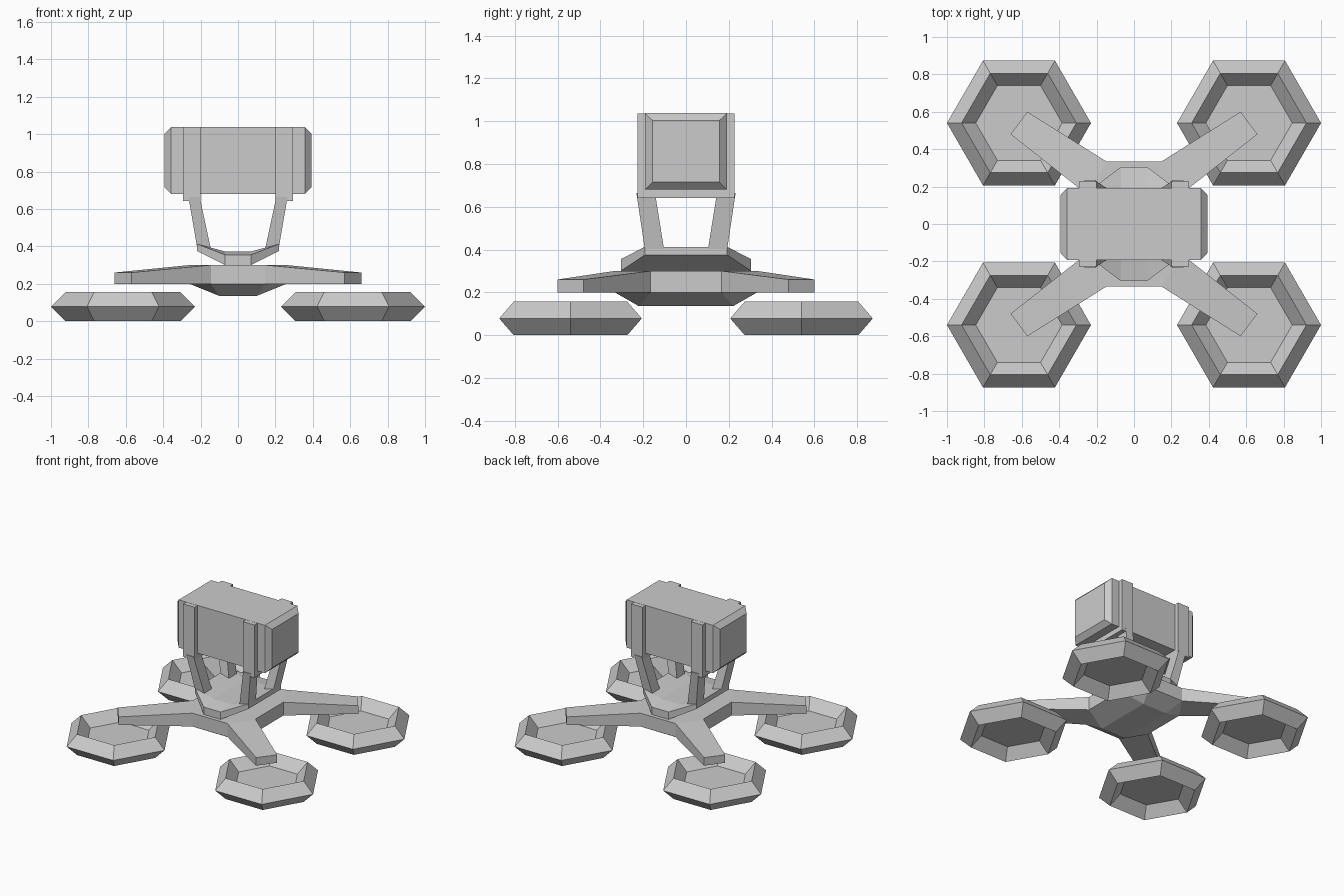
import bpy, bmesh
from math import pi

if "Cube" in bpy.data.objects:
    bpy.data.objects.remove(bpy.data.objects["Cube"])


def finish(name, bm):
    bmesh.ops.remove_doubles(bm, verts=bm.verts, dist=1e-4)
    bmesh.ops.dissolve_degenerate(bm, edges=bm.edges, dist=1e-4)
    bmesh.ops.recalc_face_normals(bm, faces=bm.faces)
    me = bpy.data.meshes.new(name)
    bm.to_mesh(me)
    bm.free()
    ob = bpy.data.objects.new(name, me)
    bpy.context.collection.objects.link(ob)
    return ob


def loft(bm, rings, cap_start=True, cap_end=True, skip=()):
    """Skin a list of equal-length point rings; skip = (ring, side) gaps."""
    vs = [[bm.verts.new(p) for p in r] for r in rings]
    n = len(rings[0])
    for i in range(len(vs) - 1):
        for j in range(n):
            if (i, j) not in skip:
                k = (j + 1) % n
                bm.faces.new((vs[i][j], vs[i][k], vs[i + 1][k], vs[i + 1][j]))
    if cap_start:
        bm.faces.new(vs[0])
    if cap_end:
        bm.faces.new(vs[-1])


def rect_x(x, hy, z0, z1):
    return [(x, -hy, z0), (x, hy, z0), (x, hy, z1), (x, -hy, z1)]


def rect_z(z, x0, x1, y0, y1):
    return [(x0, y0, z), (x1, y0, z), (x1, y1, z), (x0, y1, z)]


CORNERS = [(1, 1), (-1, 1), (-1, -1), (1, -1)]

# Hexagonal rotor rings with a flat disc inside
for sx, sy in CORNERS:
    c = (sx * 0.615, sy * 0.54, 0.078)
    bpy.ops.mesh.primitive_torus_add(major_segments=6, minor_segments=4,
                                     major_radius=0.307, minor_radius=0.078, location=c)
    bpy.context.object.name = "rotor_ring"
    bpy.ops.mesh.primitive_cylinder_add(vertices=6, radius=0.232, depth=0.004,
                                        location=c, rotation=(0, 0, pi / 2))
    bpy.context.object.name = "rotor_disc"

# Frame: octagonal hull with a tapered belly, and four arms growing from its diagonals
outline = [(0.26, -0.165), (0.26, 0.165), (0.145, 0.333), (-0.145, 0.333),
           (-0.26, 0.165), (-0.26, -0.165), (-0.145, -0.333), (0.145, -0.333)]
belly = [(0.1 if x > 0 else -0.1, 0.22 if y > 0 else -0.22, 0.135) for x, y in outline]
bm = bmesh.new()
loft(bm, [belly, [(x, y, 0.2) for x, y in outline], [(x, y, 0.3) for x, y in outline]],
     cap_start=False, skip={(1, 1), (1, 3), (1, 5), (1, 7)})
bm.faces.new([bm.verts.new(p) for p in rect_z(0.135, -0.1, 0.1, -0.22, 0.22)])
for sx, sy in CORNERS:
    def arm_end(a, b, top):
        return [(sx * x, sy * y, z) for (x, y), z in
                ((a, 0.2), (b, 0.2), (b, top), (a, top))]
    loft(bm, [arm_end((0.26, 0.165), (0.145, 0.333), 0.3),
              arm_end((0.66, 0.48), (0.57, 0.60), 0.26)], cap_start=False)
finish("frame", bm)

# Dished mounting cradle, raised at the sides and narrowed at front and back
prof = [(-0.22, 0.375), (-0.07, 0.3), (0.07, 0.3), (0.22, 0.375),
        (0.22, 0.413), (0.07, 0.373), (-0.07, 0.373), (-0.22, 0.413)]
tip = [(0.07 if x > 0 else -0.07, 0.3 if i < 4 else 0.355) for i, (x, z) in enumerate(prof)]
bm = bmesh.new()
loft(bm, [[(x, y, z) for x, z in p] for y, p in
          ((-0.305, tip), (-0.192, prof), (0.192, prof), (0.305, tip))],
     cap_start=False, cap_end=False)
for y in (-0.305, 0.305):
    bm.faces.new([bm.verts.new(p) for p in
                  ((-0.07, y, 0.3), (0.07, y, 0.3), (0.07, y, 0.355), (-0.07, y, 0.355))])
finish("cradle", bm)

# Leaning struts from the cradle to the straps
for sx, sy in CORNERS:
    bm = bmesh.new()
    low = rect_z(0.385, 0.145, 0.217, 0.10, 0.190)
    high = rect_z(0.665, 0.205, 0.265, 0.145, 0.232)
    loft(bm, [[(sx * x, sy * y, z) for x, y, z in r] for r in (low, high)])
    finish("strut", bm)

# Cargo box with chamfered ends
bm = bmesh.new()
loft(bm, [rect_x(-0.392, 0.156, 0.715, 1.003), rect_x(-0.357, 0.192, 0.68, 1.038),
          rect_x(0.357, 0.192, 0.68, 1.038), rect_x(0.392, 0.156, 0.715, 1.003)])
finish("cargo_box", bm)

# Straps around the box
for s in (-1, 1):
    bm = bmesh.new()
    loft(bm, [rect_x(s * 0.2, 0.227, 0.642, 1.037), rect_x(s * 0.295, 0.227, 0.642, 1.037)])
    finish("strap", bm)
